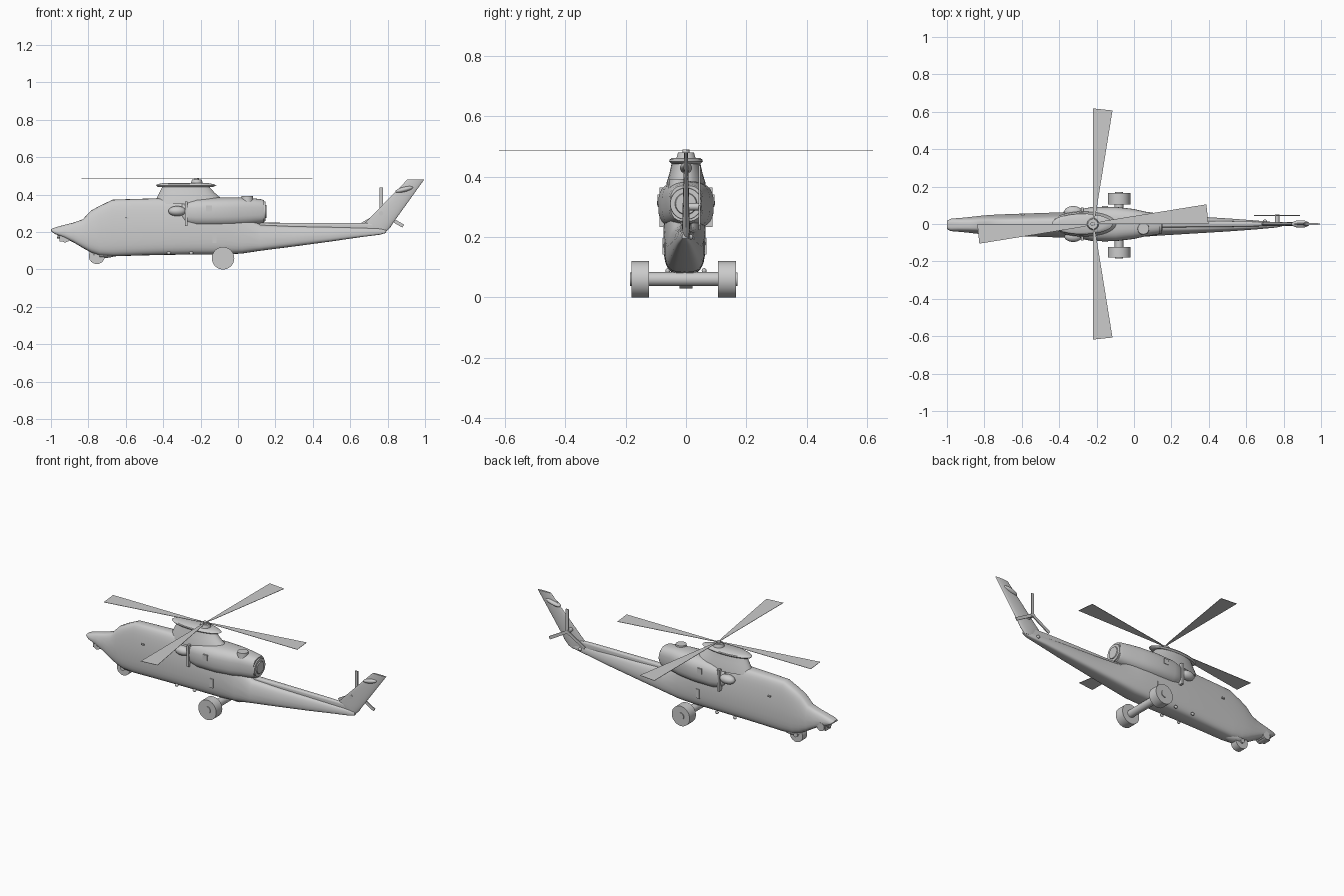
import bpy, bmesh, math
from mathutils import Vector, Matrix

if "Cube" in bpy.data.objects:
    bpy.data.objects.remove(bpy.data.objects["Cube"], do_unlink=True)

grey = bpy.data.materials.new("light grey")
grey.use_nodes = True
grey.diffuse_color = (0.6, 0.6, 0.6, 1)
grey.node_tree.nodes["Principled BSDF"].inputs["Base Color"].default_value = (0.6, 0.6, 0.6, 1)


def finish(name, bm, smooth=True):
    bmesh.ops.recalc_face_normals(bm, faces=bm.faces)
    mesh = bpy.data.meshes.new(name)
    bm.to_mesh(mesh)
    bm.free()
    mesh.materials.append(grey)
    ob = bpy.data.objects.new(name, mesh)
    bpy.context.collection.objects.link(ob)
    if smooth:
        bpy.ops.object.select_all(action='DESELECT')
        ob.select_set(True)
        bpy.context.view_layer.objects.active = ob
        bpy.ops.object.shade_smooth_by_angle(angle=math.radians(35))
    return ob


def loft(name, rows, power=2.0, upright=False, sides=32, top=1.0, y=0):
    """Skin rounded sections; each row is position, low, high, half width."""
    bm = bmesh.new()
    rings = []
    for pos, lo, hi, half in rows:
        ring = []
        for i in range(sides):
            a = math.tau * i / sides
            c, s = math.cos(a), math.sin(a)
            u = math.copysign(abs(c) ** (2 / power), c) * half
            v = math.copysign(abs(s) ** (2 / power), s)
            u *= 1 + (top - 1) * max(v, 0)
            v = (lo + hi) / 2 + v * (hi - lo) / 2
            ring.append(bm.verts.new((v, y + u, pos) if upright else (pos, y + u, v)))
        rings.append(ring)
    for a, b in zip(rings, rings[1:]):
        for i in range(sides):
            j = (i + 1) % sides
            bm.faces.new((a[i], a[j], b[j], b[i]))
    bm.faces.new(rings[0])
    bm.faces.new(rings[-1])
    return finish(name, bm)


def rod(name, a, b, r, r2=None, sides=32):
    a, b = Vector(a), Vector(b)
    turn = (b - a).to_track_quat('Z', 'Y').to_matrix().to_4x4()
    bm = bmesh.new()
    bmesh.ops.create_cone(bm, cap_ends=True, segments=sides, radius1=r, radius2=r if r2 is None else r2,
                          depth=(b - a).length, matrix=Matrix.Translation((a + b) / 2) @ turn)
    return finish(name, bm)


def ball(name, centre, size, tilt=0):
    bm = bmesh.new()
    m = Matrix.Translation(centre) @ Matrix.Rotation(tilt, 4, 'Y') @ Matrix.Diagonal((*size, 1))
    bmesh.ops.create_uvsphere(bm, u_segments=24, v_segments=14, radius=1, matrix=m)
    return finish(name, bm)


def box(name, centre, size):
    bm = bmesh.new()
    bmesh.ops.create_cube(bm, size=1, matrix=Matrix.Translation(centre) @ Matrix.Diagonal((*size, 1)))
    return finish(name, bm, False)


def plate(name, points, depth):
    bm = bmesh.new()
    face = bm.faces.new([bm.verts.new(p) for p in points])
    new = bmesh.ops.extrude_face_region(bm, geom=[face])["geom"]
    bmesh.ops.translate(bm, vec=depth, verts=[v for v in new if isinstance(v, bmesh.types.BMVert)])
    return finish(name, bm, False)


# Fuselage with tapering tail boom
loft("fuselage", [
    (-1.0, .205, .215, .022), (-.98, .19, .224, .033), (-.93, .17, .238, .037), (-.88, .145, .25, .042),
    (-.83, .115, .268, .048), (-.785, .09, .315, .052), (-.74, .075, .34, .055), (-.67, .07, .373, .058),
    (-.55, .074, .377, .062), (-.43, .077, .38, .066), (-.25, .08, .38, .07), (-.08, .08, .37, .069),
    (.02, .085, .30, .065), (.12, .1, .238, .058), (.3, .123, .23, .047), (.5, .15, .226, .035),
    (.65, .172, .222, .024), (.76, .186, .218, .014), (.79, .195, .21, .008)],
    power=4, top=.72, y=-.005)
loft("boom_spine", [(.05, .2, .25, .02), (.6, .2, .249, .014), (.74, .2, .247, .01)], power=4)

# Swept tail fin with pod
loft("tail_fin", [(.195, .72, .785, .01), (.225, .69, .815, .012), (.25, .68, .83, .012),
                  (.48, .905, .995, .006)], upright=True)
ball("fin_pod", (.89, 0, .428), (.05, .02, .014), -.25)

# Engine housing and exhaust
loft("engine_housing", [
    (-.30, .25, .36, .066), (-.28, .235, .372, .08), (-.22, .225, .382, .092), (-.1, .225, .385, .092),
    (0, .23, .385, .08), (.06, .238, .383, .066), (.125, .247, .375, .057), (.14, .252, .37, .052)], power=2.8)
rod("exhaust_ring", (.1, 0, .31), (.147, 0, .31), .058, .052)
rod("exhaust_core", (.14, 0, .31), (.152, 0, .31), .04, .034)
rod("engine_cap", (.05, -.025, .36), (.05, -.025, .392), .033, .03)

# Pylon under the rotor, with overhanging deck
loft("rotor_pylon", [(.35, -.45, -.06, .068), (.38, -.435, -.09, .064), (.41, -.42, -.125, .055),
                     (.45, -.4, -.16, .046)], upright=True)
loft("rotor_deck", [(.442, -.43, -.13, .048), (.45, -.44, -.115, .056), (.456, -.43, -.13, .054),
                    (.462, -.4, -.16, .045)], upright=True, sides=48)
rod("rotor_mast", (-.22, 0, .44), (-.22, 0, .49), .012)
rod("rotor_hub", (-.22, 0, .46), (-.22, 0, .48), .032, .026)

# Flat main blades: two along y, two along x
HUB = Vector((-.22, 0, .484))
for name, out, side in (("left", (0, 1), (1, 0)), ("right", (0, -1), (1, 0)),
                        ("rear", (1, 0), (0, 1)), ("front", (-1, 0), (0, -1))):
    o, s = Vector((*out, 0)), Vector((*side, 0))
    plate(name + "_main_blade", [HUB, HUB + o * .618, HUB + o * .607 + s * .105, HUB + o * .05 + s * .015],
          (0, 0, .002))

# Three-bladed tail rotor on the left side
rod("tail_rotor_shaft", (.765, -.012, .3), (.765, .05, .3), .012, sides=16)
for k in range(3):
    a = math.radians(90 + 120 * k)
    o, s = Vector((math.cos(a), 0, math.sin(a))), Vector((-math.sin(a), 0, math.cos(a))) * .009
    c = Vector((.765, .042, .3))
    plate("tail_blade_%d" % (k + 1), [c - s, c + o * .137 - s, c + o * .137 + s, c + s], (0, .006, 0))

# Main wheels on a straight axle
rod("axle", (-.08, -.13, .061), (-.08, .115, .061), .023)
for name, a, b in (("left", .105, .165), ("right", -.122, -.18)):
    rod(name + "_wheel", (-.08, a, .06), (-.08, b, .06), .06, sides=40)
    rod(name + "_wheel_hub", (-.08, b, .06), (-.08, b + math.copysign(.005, b), .06), .022)

# Nose wheel and its fairing
rod("nose_wheel", (-.755, -.022, .072), (-.755, .022, .072), .043)
rod("nose_wheel_pin", (-.755, -.03, .075), (-.755, .03, .075), .014)
ball("nose_wheel_fairing", (-.72, 0, .085), (.075, .035, .024))

# Nose sensor turret
box("sensor_mount", (-.93, 0, .175), (.05, .05, .05))
rod("sensor_turret", (-.925, -.033, .17), (-.925, .033, .17), .025)
rod("sensor_barrel", (-.965, 0, .185), (-.92, 0, .18), .019)

# Paired side details
for name, s in (("left", 1), ("right", -1)):
    ball(name + "_intake", (-.325, s * .066, .312), (.048, .03, .027))
    box(name + "_intake_plate", (-.277, s * .07, .298), (.014, .036, .13))
    box(name + "_engine_vent", (-.155, s * .091, .325), (.03, .008, .032))
    box(name + "_side_hatch", (-.125, s * .069 - .005, .17), (.022, .008, .055))
    box(name + "_step", (-.595, s * .058 - .005, .275), (.018, .008, .008))
    for x, z in ((-.37, .088), (-.25, .088), (.7, .2)):
        ball(name + "_lamp", (x, s * (.06 if x < 0 else .016), z), (.011, .008, .009))
